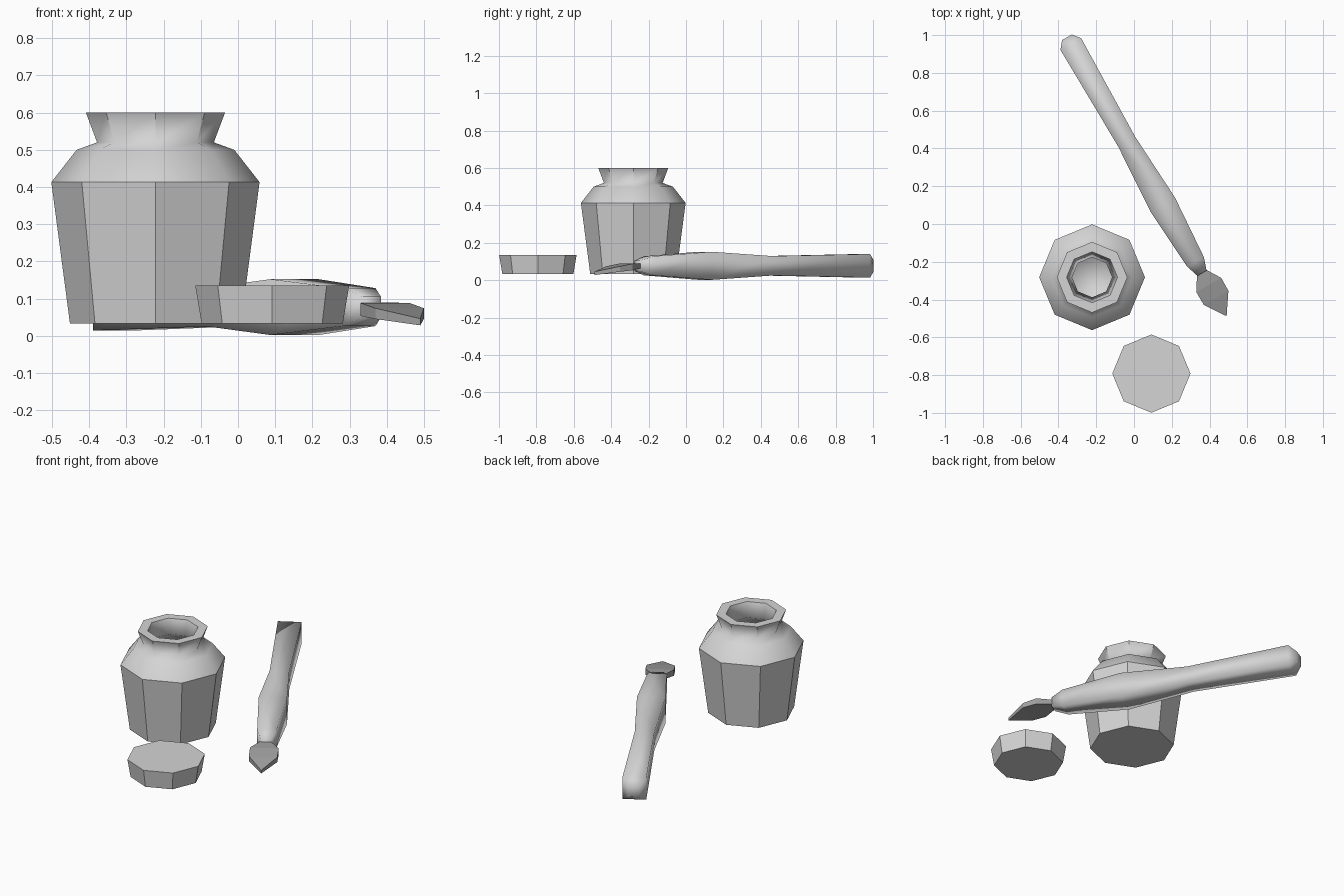
import bpy, bmesh, math
from mathutils import Vector

if "Cube" in bpy.data.objects:
    bpy.data.objects.remove(bpy.data.objects["Cube"])


def material(name, value):
    mat = bpy.data.materials.new(name)
    mat.diffuse_color = (value, value, value, 1)
    mat.use_nodes = True
    mat.node_tree.nodes["Principled BSDF"].inputs["Base Color"].default_value = mat.diffuse_color
    return mat


grey = material("light_grey", 0.66)
dark = material("dark_grey", 0.35)


def finish(name, bm, mat):
    bmesh.ops.recalc_face_normals(bm, faces=bm.faces)
    mesh = bpy.data.meshes.new(name)
    bm.to_mesh(mesh)
    bm.free()
    mesh.materials.append(mat)
    ob = bpy.data.objects.new(name, mesh)
    bpy.context.collection.objects.link(ob)
    return ob


def loft(name, rings, sharp_rings=(), sharp_sides=(), smooth=True):
    """Bridge equal-sized point rings, cap both ends, crease the chosen rings and bands."""
    bm = bmesh.new()
    loops = [[bm.verts.new(p) for p in ring] for ring in rings]
    n = len(loops[0])
    for a, b in zip(loops, loops[1:]):
        for i in range(n):
            j = (i + 1) % n
            bm.faces.new((a[i], a[j], b[j], b[i]))
    bm.faces.new(loops[0])
    bm.faces.new(loops[-1])
    for f in bm.faces:
        f.smooth = smooth
    for k in sharp_rings:
        for i in range(n):
            bm.edges.get((loops[k][i], loops[k][(i + 1) % n])).smooth = False
    for k in sharp_sides:
        for i in range(n):
            bm.edges.get((loops[k][i], loops[k + 1][i])).smooth = False
    return finish(name, bm, grey)


def octagon(cx, cy, r, z):
    return [(cx + r * math.cos(i * math.pi / 4), cy + r * math.sin(i * math.pi / 4), z)
            for i in range(8)]


# Jar: outer wall up to the lip, then the hollow inside down to its floor
jar_profile = [(0.23, 0.033), (0.28, 0.413), (0.212, 0.5), (0.157, 0.52), (0.187, 0.6),
               (0.135, 0.6), (0.106, 0.52), (0.165, 0.475), (0.228, 0.405), (0.185, 0.085)]
loft("jar", [octagon(-0.222, -0.282, r, z) for r, z in jar_profile],
     sharp_rings=(0, 1, 4, 5), sharp_sides=(0, 3))

# Lid lying in front of the jar
loft("lid", [octagon(0.092, -0.792, r, z) for r, z in [(0.19, 0.033), (0.207, 0.135)]],
     smooth=False)

# Brush frame: t runs along the handle, s across it
ALONG = Vector((-0.497, 0.868, 0))
ACROSS = Vector((0.868, 0.497, 0))
MIDDLE = 0.183


def brush_point(s, t, z):
    return ACROSS * (MIDDLE + s) + ALONG * t + Vector((0, 0, z))


# Handle: square sections, swelling towards the grip, softly shaded
handle_sections = [(-0.405, 0.028), (-0.335, 0.051), (0.013, 0.075),
                   (0.397, 0.052), (0.993, 0.063), (1.034, 0.030)]
square = [(-1, -1), (1, -1), (1, 1), (-1, 1)]
loft("brush_handle",
     [[brush_point(a * h, t, 0.077 + b * h) for a, b in square] for t, h in handle_sections])

# Bristles: thin leaf-shaped plate curving down to a point
rows = [(-0.40, 0.028, 0.064, 0.090), (-0.477, 0.076, 0.053, 0.088), (-0.555, 0.075, 0.045, 0.074)]
bm = bmesh.new()
tip = [bm.verts.new(brush_point(0, -0.667, z)) for z in (0.028, 0.046)]
grid = [[[bm.verts.new(brush_point(side * w, t, z)) for z in (lo, hi)] for side in (-1, 1)]
        for t, w, lo, hi in rows]
for a, b in zip(grid, grid[1:]):
    for k in (0, 1):
        bm.faces.new((a[0][k], a[1][k], b[1][k], b[0][k]))
        bm.faces.new((a[k][0], a[k][1], b[k][1], b[k][0]))
first, last = grid[0], grid[-1]
bm.faces.new((first[0][0], first[0][1], first[1][1], first[1][0]))
for k in (0, 1):
    bm.faces.new((last[0][k], last[1][k], tip[k]))
    bm.faces.new((last[k][0], last[k][1], tip[1], tip[0]))
finish("brush_bristles", bm, dark)
